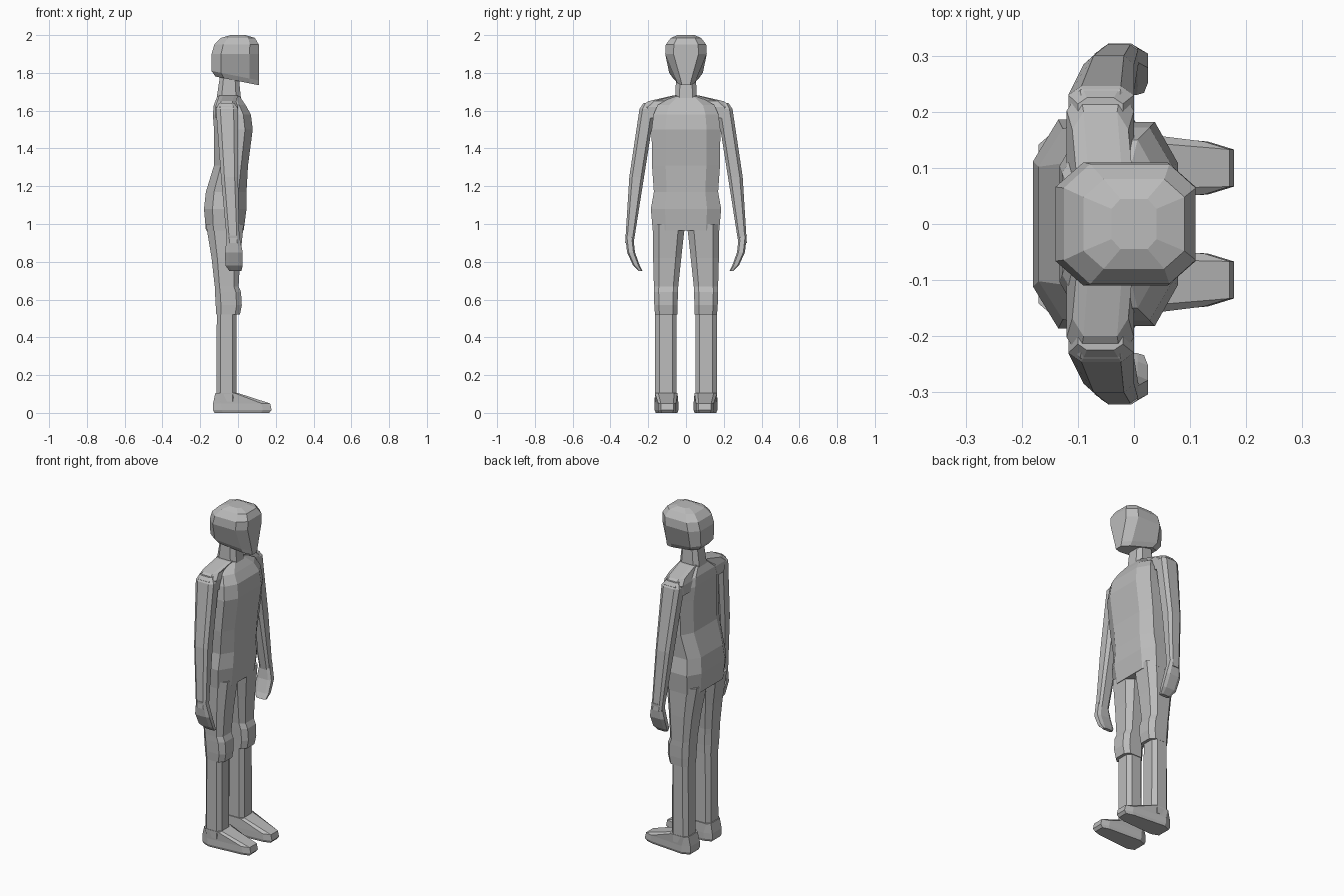
import bpy, bmesh
from mathutils import Vector

cube = bpy.data.objects.get("Cube")
if cube:
    bpy.data.objects.remove(cube, do_unlink=True)

grey = bpy.data.materials.new("plain grey")
grey.use_nodes = True
grey.diffuse_color = (.5, .5, .5, 1)
grey.node_tree.nodes["Principled BSDF"].inputs["Base Color"].default_value = grey.diffuse_color


def level(height, back, front, inner=None, outer=.1):
    """One horizontal section; without an inner edge it spans the body's centre line."""
    if inner is None:
        inner = -outer
    centre = Vector(((back + front) / 2, (inner + outer) / 2, height))
    half_depth = Vector(((front - back) / 2, 0, 0))
    half_width = Vector((0, (outer - inner) / 2, 0))
    return centre, half_depth, half_width


def loft(name, *levels, chamfer=.4, mirrored=False, reshape=None):
    """Skin a stack of chamfered rectangular sections and close both ends."""
    bm = bmesh.new()
    flat = 1 - chamfer
    rings = []
    for centre, depth, width in levels:
        ring = []
        for side_x, side_y in ((1, -1), (1, 1), (-1, 1), (-1, -1)):
            corner = [centre + depth * side_x + width * side_y * flat,
                      centre + depth * side_x * flat + width * side_y]
            # Keep the outline running in one direction
            if side_x != side_y:
                corner.reverse()
            ring += [bm.verts.new(point) for point in corner]
        rings.append(ring)
    for lower, upper in zip(rings, rings[1:]):
        for i in range(len(lower)):
            bm.faces.new((lower[i - 1], lower[i], upper[i], upper[i - 1]))
    bm.faces.new(rings[0])
    bm.faces.new(rings[-1])
    if reshape:
        for vert in bm.verts:
            reshape(vert.co)
    bmesh.ops.recalc_face_normals(bm, faces=bm.faces)
    mesh = bpy.data.meshes.new(name)
    bm.to_mesh(mesh)
    bm.free()
    mesh.materials.append(grey)
    part = bpy.data.objects.new(name, mesh)
    bpy.context.collection.objects.link(part)
    if mirrored:
        mirror = part.modifiers.new("Mirror", "MIRROR")
        mirror.use_axis = (False, True, False)


def slope_jaw(point):
    """Drop and narrow the underside of the head toward the chin."""
    if point.z < 1.83:
        forward = max(0, (point.x + .14) * 4)
        point.z -= .05 * forward
        point.y *= 1 - forward * .55


def taper_toe(point):
    """Narrow the shoe in front of the ankle."""
    if point.x > .1:
        point.y = .09 + (point.y - .09) * .75


# Head and neck
loft("head",
     level(height=1.785, back=-.12, front=.11, outer=.08),
     level(height=1.81, back=-.14, front=.11, outer=.1),
     level(height=1.9, back=-.14, front=.11, outer=.11),
     level(height=1.95, back=-.125, front=.11, outer=.107),
     level(height=1.985, back=-.09, front=.09, outer=.08),
     level(height=2, back=-.04, front=.04, outer=.045),
     reshape=slope_jaw)

loft("neck",
     level(height=1.62, back=-.12, front=.02, outer=.06),
     level(height=1.82, back=-.09, front=0, outer=.05))

# Torso from hips to collar
loft("torso",
     level(height=.965, back=-.17, front=.03, outer=.176),
     level(height=1.08, back=-.18, front=.045, outer=.186),
     level(height=1.17, back=-.17, front=.045, outer=.17),
     level(height=1.31, back=-.127, front=.053, outer=.18),
     level(height=1.5, back=-.127, front=.078, outer=.182),
     level(height=1.58, back=-.133, front=.068, outer=.172),
     level(height=1.63, back=-.128, front=.04, outer=.15),
     level(height=1.675, back=-.11, front=.01, outer=.07))

loft("shoulder",
     level(height=1.56, back=-.12, front=0, inner=.05, outer=.22),
     level(height=1.62, back=-.12, front=0, inner=.05, outer=.24),
     level(height=1.65, back=-.11, front=-.01, inner=.04, outer=.2),
     level(height=1.68, back=-.1, front=0, inner=.02, outer=.07),
     mirrored=True)

# Arms and cupped hands
loft("arm",
     level(height=.9, back=-.058, front=.008, inner=.277, outer=.322),
     level(height=1.25, back=-.09, front=0, inner=.222, outer=.3),
     level(height=1.61, back=-.117, front=0, inner=.165, outer=.246),
     level(height=1.64, back=-.1, front=-.02, inner=.17, outer=.225),
     mirrored=True)

loft("hand",
     level(height=.75, back=-.045, front=.018, inner=.23, outer=.25),
     level(height=.78, back=-.066, front=.025, inner=.245, outer=.28),
     level(height=.85, back=-.07, front=.025, inner=.27, outer=.312),
     level(height=.94, back=-.056, front=.006, inner=.28, outer=.322),
     mirrored=True)

# Legs, with the knee swelling forward
loft("thigh",
     level(height=.52, back=-.115, front=.01, inner=.046, outer=.164),
     level(height=.57, back=-.118, front=.02, inner=.045, outer=.168),
     level(height=.64, back=-.122, front=.016, inner=.042, outer=.17),
     level(height=.67, back=-.123, front=.003, inner=.041, outer=.17),
     level(height=.82, back=-.14, front=.012, inner=.025, outer=.174),
     level(height=1, back=-.17, front=.03, inner=.005, outer=.176),
     mirrored=True)

loft("lower_leg",
     level(height=.06, back=-.115, front=-.007, inner=.05, outer=.163),
     level(height=.55, back=-.112, front=-.008, inner=.05, outer=.163),
     mirrored=True)

# Wedge-shaped shoes
loft("foot",
     level(height=0, back=-.125, front=.165, inner=.045, outer=.16),
     level(height=.015, back=-.132, front=.178, inner=.04, outer=.166),
     level(height=.05, back=-.132, front=.17, inner=.04, outer=.166),
     level(height=.105, back=-.12, front=0, inner=.045, outer=.165),
     chamfer=.3, mirrored=True, reshape=taper_toe)
